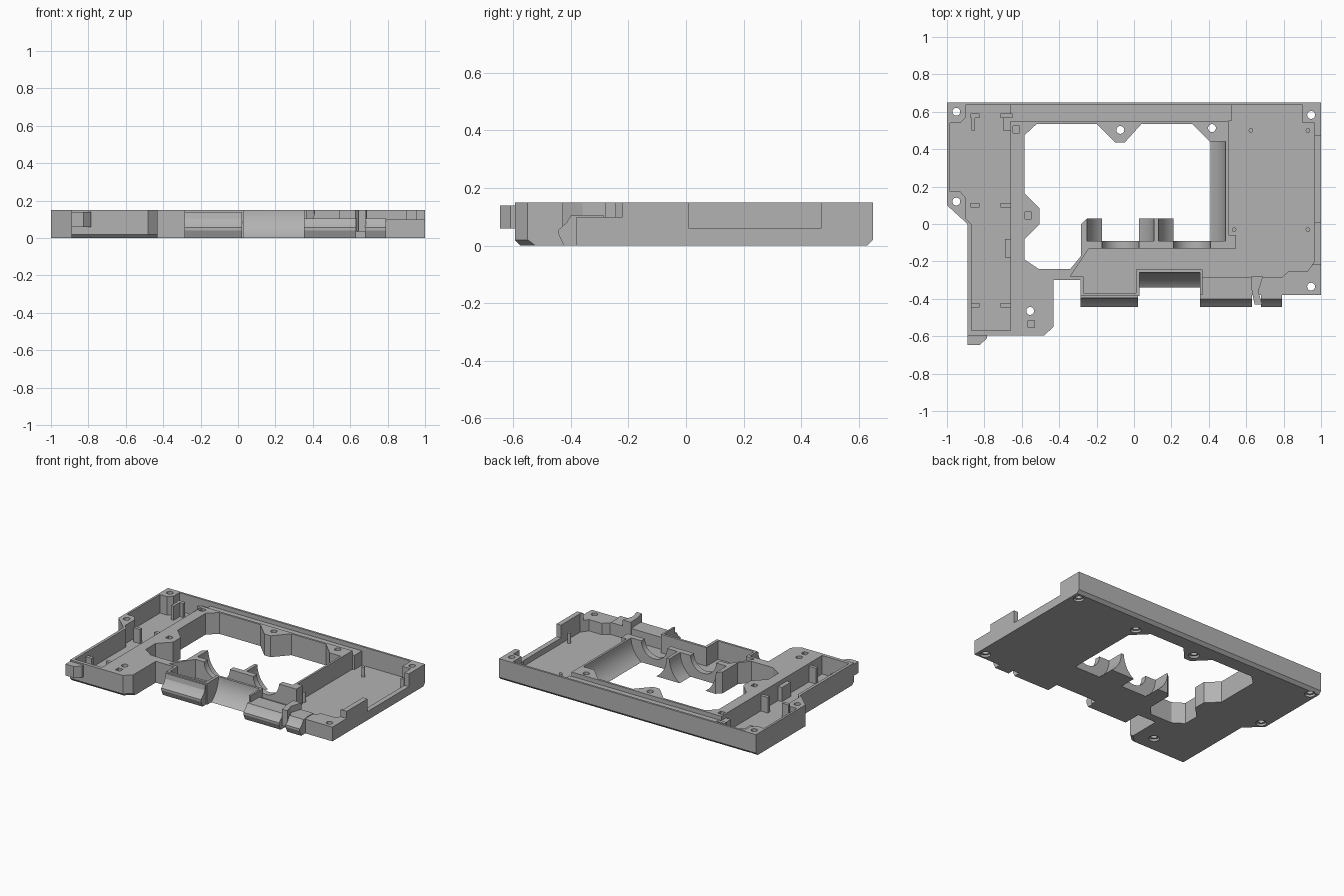
import bpy, bmesh, math
from mathutils import Matrix

cube = bpy.data.objects.get("Cube")
if cube:
    bpy.data.objects.remove(cube, do_unlink=True)

H, FLOOR = 0.15, 0.02
grey = bpy.data.materials.new("plain grey")
grey.use_nodes = True
grey.diffuse_color = (0.45, 0.45, 0.45, 1)
grey.node_tree.nodes["Principled BSDF"].inputs["Base Color"].default_value = grey.diffuse_color


def finish(name, bm):
    bmesh.ops.recalc_face_normals(bm, faces=bm.faces)
    me = bpy.data.meshes.new(name)
    bm.to_mesh(me)
    bm.free()
    me.materials.append(grey)
    ob = bpy.data.objects.new(name, me)
    bpy.context.collection.objects.link(ob)
    return ob


def prism(name, pts, z0, z1, chamfer=None):
    """Extrude an outline upward, with an optional chamfer on chosen bottom edges."""
    bm = bmesh.new()
    base = bm.faces.new([bm.verts.new((x, y, z0)) for x, y in pts])
    top = bmesh.ops.extrude_face_region(bm, geom=[base])["geom"]
    bmesh.ops.translate(bm, vec=(0, 0, z1 - z0), verts=[v for v in top if isinstance(v, bmesh.types.BMVert)])
    if chamfer:
        edges = [e for e in bm.edges if all(v.co.z == z0 for v in e.verts) and chamfer(e)]
        bmesh.ops.bevel(bm, geom=edges, offset=0.02, segments=1, affect='EDGES')
    return finish(name, bm)


def box(name, x0, x1, y0, y1, z0, z1):
    return prism(name, [(x0, y0), (x1, y0), (x1, y1), (x0, y1)], z0, z1)


def cylinder(name, radius, length, center, axis, segments=64):
    bm = bmesh.new()
    turn = {'X': Matrix.Rotation(math.pi / 2, 4, 'Y'),
            'Y': Matrix.Rotation(math.pi / 2, 4, 'X'), 'Z': Matrix()}[axis]
    bmesh.ops.create_cone(bm, cap_ends=True, segments=segments, radius1=radius, radius2=radius,
                          depth=length, matrix=Matrix.Translation(center) @ turn)
    return finish(name, bm)


def cut(target, cutter):
    mod = target.modifiers.new("cut", 'BOOLEAN')
    mod.operation, mod.solver, mod.object = 'DIFFERENCE', 'EXACT', cutter
    bpy.context.view_layer.objects.active = target
    bpy.ops.object.modifier_apply(modifier=mod.name)
    bpy.data.objects.remove(cutter, do_unlink=True)


def bar(name, x0, x1, profile):
    """Extrude a (y, z) profile along x."""
    bm = bmesh.new()
    ends = [[bm.verts.new((x, y, z)) for y, z in profile] for x in (x0, x1)]
    n = len(profile)
    for i in range(n):
        j = (i + 1) % n
        bm.faces.new((ends[0][i], ends[0][j], ends[1][j], ends[1][i]))
    for e in ends:
        bm.faces.new(e)
    return finish(name, bm)


# Main tray body
outline = [(-1, .65), (1, .65), (1, -.38), (.352, -.38), (.352, -.385), (-.287, -.385), (-.287, -.3),
           (-.43, -.3), (-.43, -.55), (-.48, -.595), (-.89, -.595), (-.89, 0), (-1, .1)]
tray = prism("tray_body", outline, 0, H,
             lambda e: all(v.co.y > .64 for v in e.verts) or all(v.co.y < -.54 for v in e.verts))

# Open window through the tray
window = [(-.52, .535), (-.2, .535), (-.1, .435), (-.05, .435), (.04, .535), (.31, .535), (.405, .44),
          (.41, .44), (.41, -.09), (.21, -.09), (.21, .03), (-.25, .03), (-.283, 0), (-.283, -.17),
          (-.34, -.24), (-.51, -.24), (-.585, -.19), (-.585, -.08), (-.505, 0), (-.505, .085),
          (-.585, .165), (-.585, .475)]
cut(tray, prism("window", window, -.1, .3))

# Sunken bays
right_bay = [(.52, .635), (.9, .635), (.9, .54), (.965, .54), (.965, -.2), (.93, -.25), (.83, -.25),
             (.79, -.285), (.365, -.285), (.365, -.243), (.01, -.243), (.01, -.37), (-.27, -.37),
             (-.27, -.28), (-.34, -.28), (-.24, -.13), (.545, -.13), (.545, -.06), (.505, -.06), (.505, .55), (.52, .55)]
left_bay = [(-.9, .635), (-.66, .635), (-.66, -.57), (-.87, -.57), (-.87, 0), (-.9, .03), (-.9, .14),
            (-.93, .175), (-.985, .175), (-.985, .54), (-.93, .54), (-.9, .57)]
cut(tray, prism("right_bay", right_bay, FLOOR, .3))
cut(tray, prism("left_bay", left_bay, FLOOR, .3))
cut(tray, box("back_channel", -.67, .53, .55, .635, .12, .3))

# Side notch, lowered front shelf and front corner step
cut(tray, box("side_notch", .94, 1.1, .01, .47, .06, .3))
cut(tray, box("front_shelf", .365, .79, -.5, -.27, .105, .3))
cut(tray, prism("corner_step", [(.785, -.5), (1.1, -.5), (1.1, -.22), (.95, -.22), (.785, -.26)], .1, .3))

# Round cradles, each with a narrower neck
for cx, y1 in ((-.072, .2), (.31, .44)):
    cut(tray, cylinder("cradle", .18, y1 + .09, (cx, (y1 - .09) / 2, H), 'Y', 96))
    cut(tray, cylinder("neck", .1, .07, (cx, -.115, H), 'Y'))

# Concave hinge seat
cut(tray, cylinder("hinge_seat", .18, .322, (.191, -.44, H), 'X', 96))

# Screw holes, countersunk from below
for x, y in ((-.95, .6), (-.95, .12), (-.555, -.465), (-.073, .503), (.417, .513), (.947, .583), (.947, -.335)):
    cut(tray, cylinder("screw_hole", .021, .5, (x, y, .1), 'Z', 32))
    cut(tray, cylinder("counterbore", .034, .06, (x, y, -.015), 'Z', 32))

# Small square sockets
for x, y in ((-.63, .505), (-.565, .045), (-.55, -.535)):
    cut(tray, box("socket", x - .018, x + .018, y - .018, y + .018, .11, .3))

parts = [tray]

# Hinge lips along the front
lip = [(-.37, 0), (-.37, .14), (-.395, .14), (-.4, .105), (-.415, .08), (-.443, .055), (-.443, .04), (-.425, 0)]
low_lip = [(y, min(z, .105)) for y, z in lip if z < .12]
low_lip = [(-.37, 0), (-.37, .105)] + low_lip[1:]
parts.append(bar("hinge_lip_right", -.287, .022, lip))
parts.append(bar("hinge_lip_left", .352, .63, low_lip))
parts.append(bar("hinge_lip_end", .68, .79, low_lip))
parts.append(prism("latch_prong", [(.645, -.43), (.685, -.43), (.665, -.36), (.69, -.28), (.625, -.28), (.63, -.36)],
                   .035, H))

# Locating pins on the right bay floor
for i, (x, y) in enumerate(((.625, .5), (.93, .5), (.93, -.03), (.535, -.03))):
    parts.append(cylinder(f"pin_{i + 1}", .012, .08, (x, y, .05), 'Z', 24))

# Guide brackets in the left bay
for i, y in enumerate((.58, .1, -.435)):
    parts.append(box(f"guide_outer_{i + 1}", -.875, -.825, y - .012, y + .012, .01, .12))
    parts.append(box(f"guide_inner_{i + 1}", -.715, -.65, y - .012, y + .012, .01, .13))
parts.append(box("guide_back_post", -.7, -.655, .5, .59, .01, .12))
parts.append(box("guide_back_rib", -.87, -.85, .5, .59, .01, .12))
parts.append(box("guide_middle_post", -.69, -.655, -.18, -.08, .01, .12))

# Tab on the front right foot
parts.append(prism("foot_tab", [(-.89, -.647), (-.825, -.647), (-.785, -.61), (-.785, -.58), (-.89, -.58)], .06, .14))

for ob in parts:
    bpy.ops.object.select_all(action='DESELECT')
    ob.select_set(True)
    bpy.context.view_layer.objects.active = ob
    bpy.ops.object.shade_smooth_by_angle(angle=math.radians(20))
